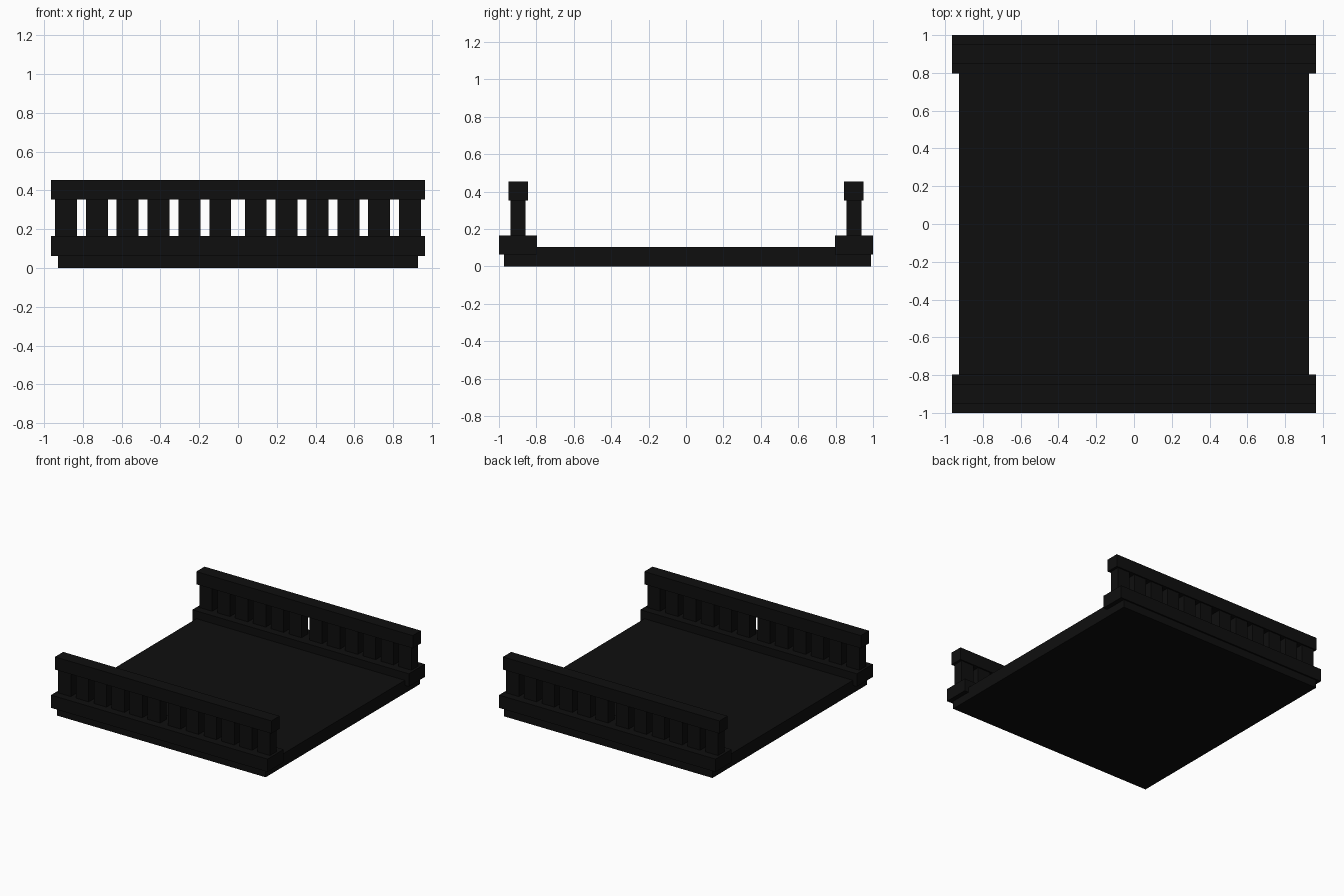
import bpy

cube = bpy.data.objects.get("Cube")
if cube:
    bpy.data.objects.remove(cube, do_unlink=True)

# One near-black finish for everything
COLOUR = (0.0045, 0.0045, 0.0045, 1)
black = bpy.data.materials.new("near_black")
black.use_nodes = True
black.diffuse_color = COLOUR
black.node_tree.nodes["Principled BSDF"].inputs["Base Color"].default_value = COLOUR


def box(name, x, y, z):
    """Box spanning the given (min, max) ranges."""
    spans = (x, y, z)
    bpy.ops.mesh.primitive_cube_add(size=1, location=[(a + b) / 2 for a, b in spans])
    obj = bpy.context.object
    obj.name = name
    obj.scale = [b - a for a, b in spans]
    bpy.ops.object.transform_apply(location=False, rotation=False, scale=True)
    obj.data.materials.append(black)
    return obj


def around(centre, half):
    return (centre - half, centre + half)


# Deck slab
box("deck", (-0.927, 0.927), (-0.973, 0.988), (0, 0.104))

# Balustrade along the front and back edges
for side, y in (("front", -0.898), ("back", 0.898)):
    box(side + "_plinth", around(0, 0.963), around(y, 0.102), (0.063, 0.166))
    box(side + "_handrail", around(0, 0.963), around(y, 0.052), (0.352, 0.454))
    # Two mirrored groups of six posts with a wider gap in the middle
    for hand, sign in (("right", -1), ("left", 1)):
        for i in range(6):
            x = sign * (0.0915 + 0.159 * i)
            box(f"{side}_{hand}_baluster_{i + 1}",
                around(x, 0.0565), around(y, 0.041), (0.16, 0.358))
